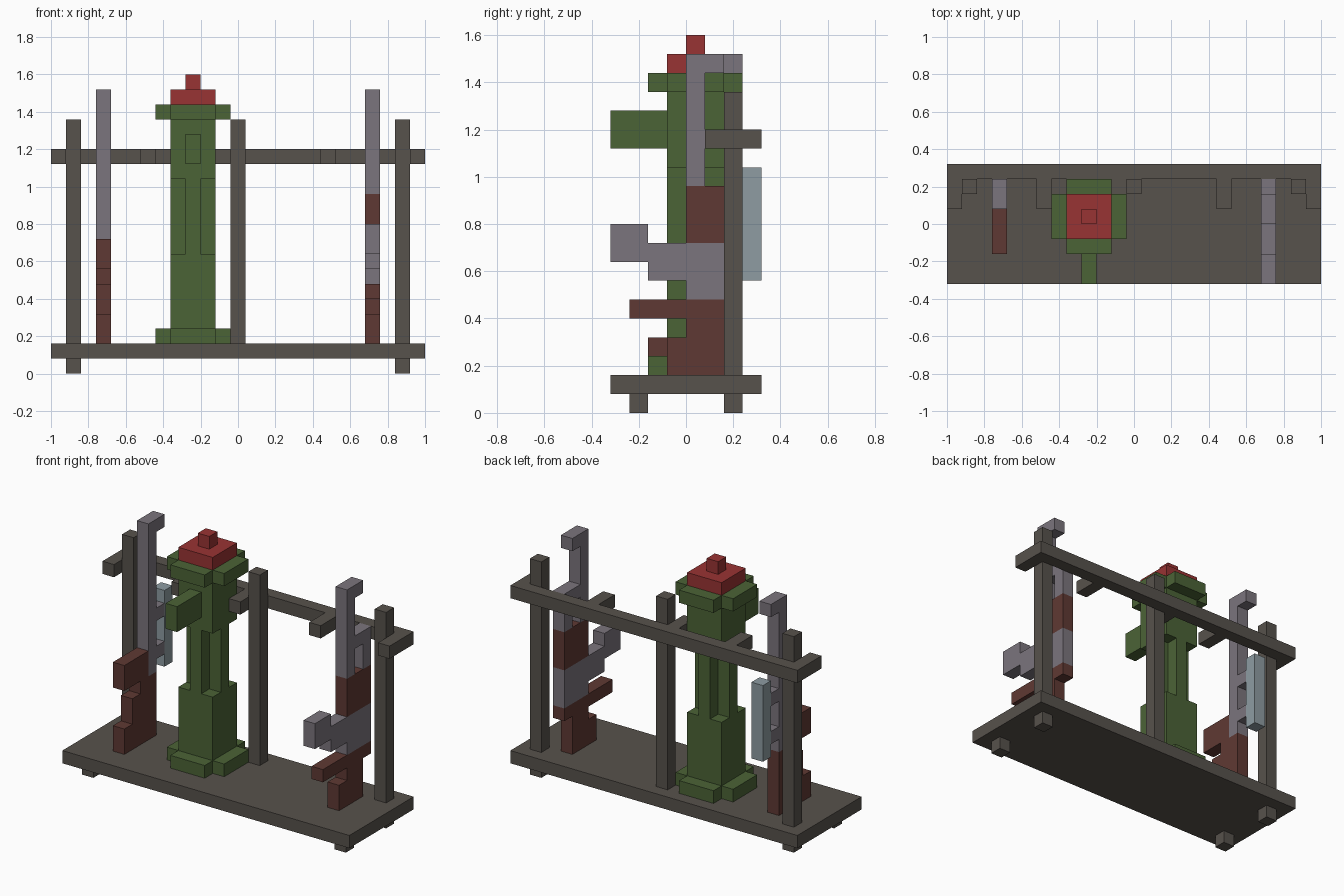
import bpy, bmesh
from mathutils import Vector

old = bpy.data.objects.get("Cube")
if old:
    bpy.data.objects.remove(old, do_unlink=True)

U = 0.08  # size of one block


def srgb(c):
    c /= 255
    return c / 12.92 if c <= 0.04045 else ((c + 0.055) / 1.055) ** 2.4


def material(name, r, g, b):
    m = bpy.data.materials.new(name)
    col = (srgb(r), srgb(g), srgb(b), 1)
    m.use_nodes = True
    m.diffuse_color = col
    m.node_tree.nodes["Principled BSDF"].inputs["Base Color"].default_value = col
    return m


STONE = material("dark stone", 87, 82, 76)
WOOD = material("red brown wood", 95, 57, 51)
STEEL = material("grey steel", 123, 117, 125)
GREEN = material("moss green", 75, 99, 54)
RED = material("brick red", 153, 51, 51)
GLASS = material("pale blue", 142, 156, 162)


def part(name, mat, *boxes):
    """One object from boxes given as block ranges (x0, x1, y0, y1, z0, z1)."""
    bm = bmesh.new()
    for x0, x1, y0, y1, z0, z1 in boxes:
        lo = Vector((x0 * U - 1, y0 * U - 0.32, z0 * U))
        hi = Vector((x1 * U - 1, y1 * U - 0.32, z1 * U))
        cube = bmesh.ops.create_cube(bm, size=1)
        for v in cube["verts"]:
            v.co = (lo + hi) / 2 + v.co * (hi - lo)
    me = bpy.data.meshes.new(name)
    bm.to_mesh(me)
    bm.free()
    me.materials.append(mat)
    ob = bpy.data.objects.new(name, me)
    bpy.context.collection.objects.link(ob)
    return ob


def upright(name, mat, x, *slabs):
    """A one-block-thick upright shape from slabs (y0, y1, z0, z1)."""
    return part(name, mat, *[(x, x + 1, *s) for s in slabs])


# Rack: base, feet, posts, rail and pegs
part("base", STONE, (0, 25, 0, 8, 1, 2))
part("feet", STONE, *[(x, x + 1, y, y + 1, 0, 1) for x in (1, 23) for y in (1, 6)])
for name, x in (("right_post", 1), ("middle_post", 12), ("left_post", 23)):
    part(name, STONE, (x, x + 1, 6, 7, 2, 17))
part("rail", STONE, (0, 25, 7, 8, 14, 15))
part("rail_pegs", STONE, *[(x, x + 1, 5, 7, 14, 15) for x in (0, 6, 11, 18, 24)])


# Green pillar: crosses at foot and collar, notched shaft between
def cross(z):
    return [(8, 11, 2, 7, z, z + 1), (7, 8, 3, 6, z, z + 1), (11, 12, 3, 6, z, z + 1)]


part("pillar_foot", GREEN, *cross(2))
part("pillar_lower", GREEN, (8, 11, 3, 6, 3, 8))
part("pillar_shaft", GREEN, (9, 10, 3, 6, 8, 13), (8, 9, 4, 5, 8, 13), (10, 11, 4, 5, 8, 13))
part("pillar_upper", GREEN, (8, 11, 3, 6, 13, 17))
part("pillar_spout", GREEN, (9, 10, 0, 3, 14, 16))
part("pillar_collar", GREEN, *cross(17))
part("pillar_cap", RED, (8, 11, 3, 6, 18, 19))
part("pillar_knob", RED, (9, 10, 4, 5, 19, 20))

# Scoped long gun on the right side of the rack, muzzle up
upright("scoped_gun_stock", WOOD, 3,
        (2, 6, 2, 4), (3, 6, 4, 6), (4, 6, 6, 7), (2, 5, 7, 9))
upright("scoped_gun_barrel", STEEL, 3, (5, 6, 7, 19), (6, 7, 18, 19))
upright("scope_mounts", STEEL, 3, (6, 7, 8, 9), (6, 7, 11, 12))
upright("scope", GLASS, 3, (7, 8, 7, 13))

# Gun with a curved magazine on the left side, muzzle up
upright("magazine_gun_stock", WOOD, 21, (3, 6, 2, 4), (4, 6, 4, 5), (1, 7, 5, 6))
upright("magazine_gun_receiver", STEEL, 21, (4, 7, 6, 9))
upright("magazine", STEEL, 21, (2, 4, 7, 9), (0, 2, 8, 10))
upright("magazine_gun_handguard", WOOD, 21, (4, 7, 9, 12))
upright("magazine_gun_barrel", STEEL, 21, (4, 5, 12, 19), (5, 6, 18, 19))
upright("gas_tube", STEEL, 21, (6, 7, 12, 15), (5, 6, 14, 15))
